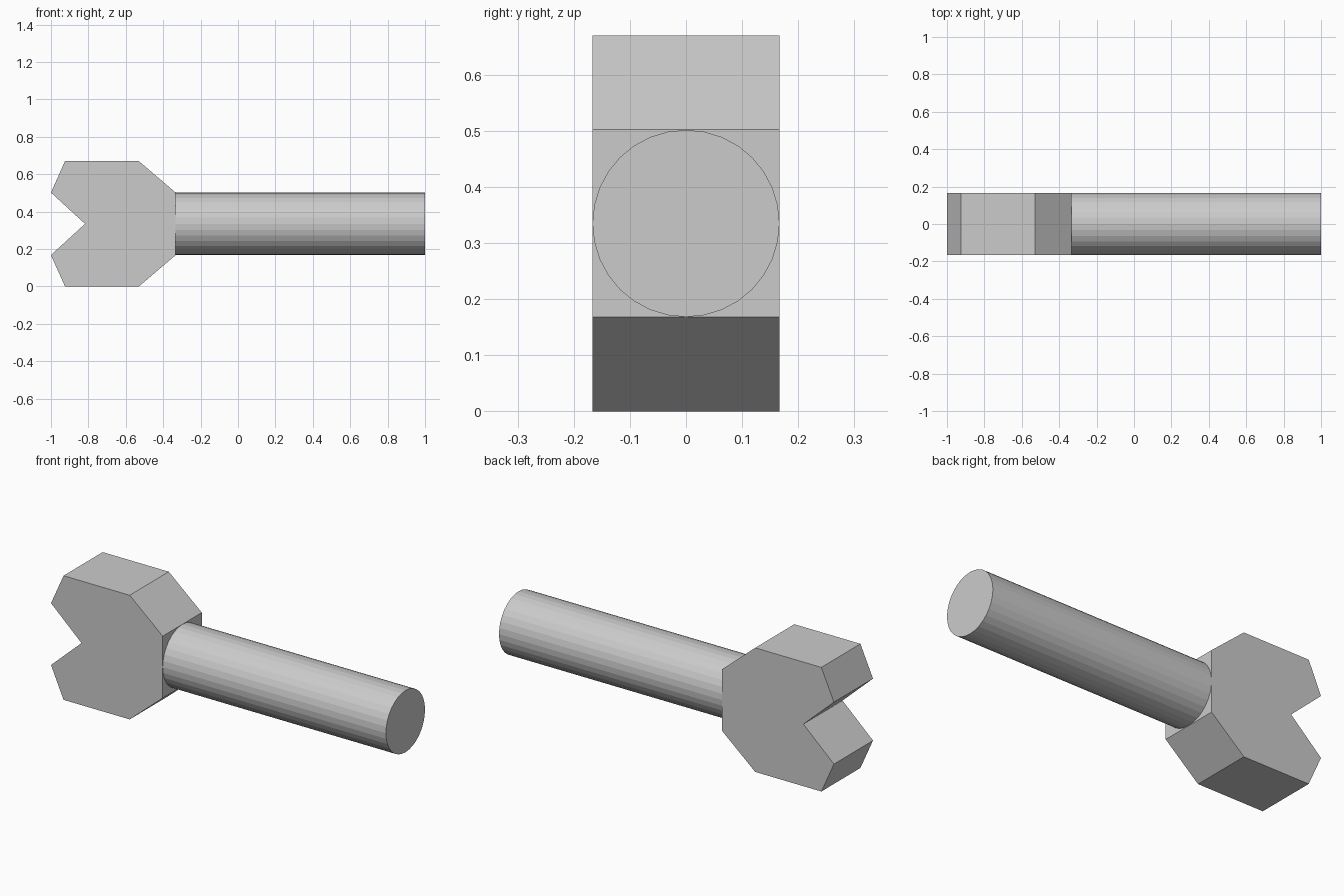
import bpy, bmesh, math
from mathutils import Matrix

if "Cube" in bpy.data.objects:
    bpy.data.objects.remove(bpy.data.objects["Cube"])

HALF = 1 / 6        # half thickness of head, radius of shaft
MID = 0.335         # height of the centre line
NECK = -0.333       # where head and shaft meet


def add_object(name, bm):
    bmesh.ops.recalc_face_normals(bm, faces=bm.faces[:])
    mesh = bpy.data.meshes.new(name)
    bm.to_mesh(mesh)
    bm.free()
    obj = bpy.data.objects.new(name, mesh)
    bpy.context.collection.objects.link(obj)
    return obj


# Forked head: upper half outline mirrored about the centre line, then extruded
upper = [(-1.0, 0.167), (-0.925, MID), (-0.53, MID), (NECK, 0.167)]
outline = [(-0.818, 0)] + upper + [(x, -z) for x, z in reversed(upper)]
bm = bmesh.new()
face = bm.faces.new([bm.verts.new((x, -HALF, MID + z)) for x, z in outline])
ext = bmesh.ops.extrude_face_region(bm, geom=[face])
new_verts = [g for g in ext["geom"] if isinstance(g, bmesh.types.BMVert)]
bmesh.ops.translate(bm, verts=new_verts, vec=(0, 2 * HALF, 0))
add_object("forked_head", bm)

# Round shaft along x
bm = bmesh.new()
length = 1 - NECK
place = Matrix.Translation(((1 + NECK) / 2, 0, MID)) @ Matrix.Rotation(math.pi / 2, 4, 'Y')
bmesh.ops.create_cone(bm, cap_ends=True, segments=32, radius1=HALF, radius2=HALF,
                      depth=length, matrix=place)
add_object("shaft", bm)
